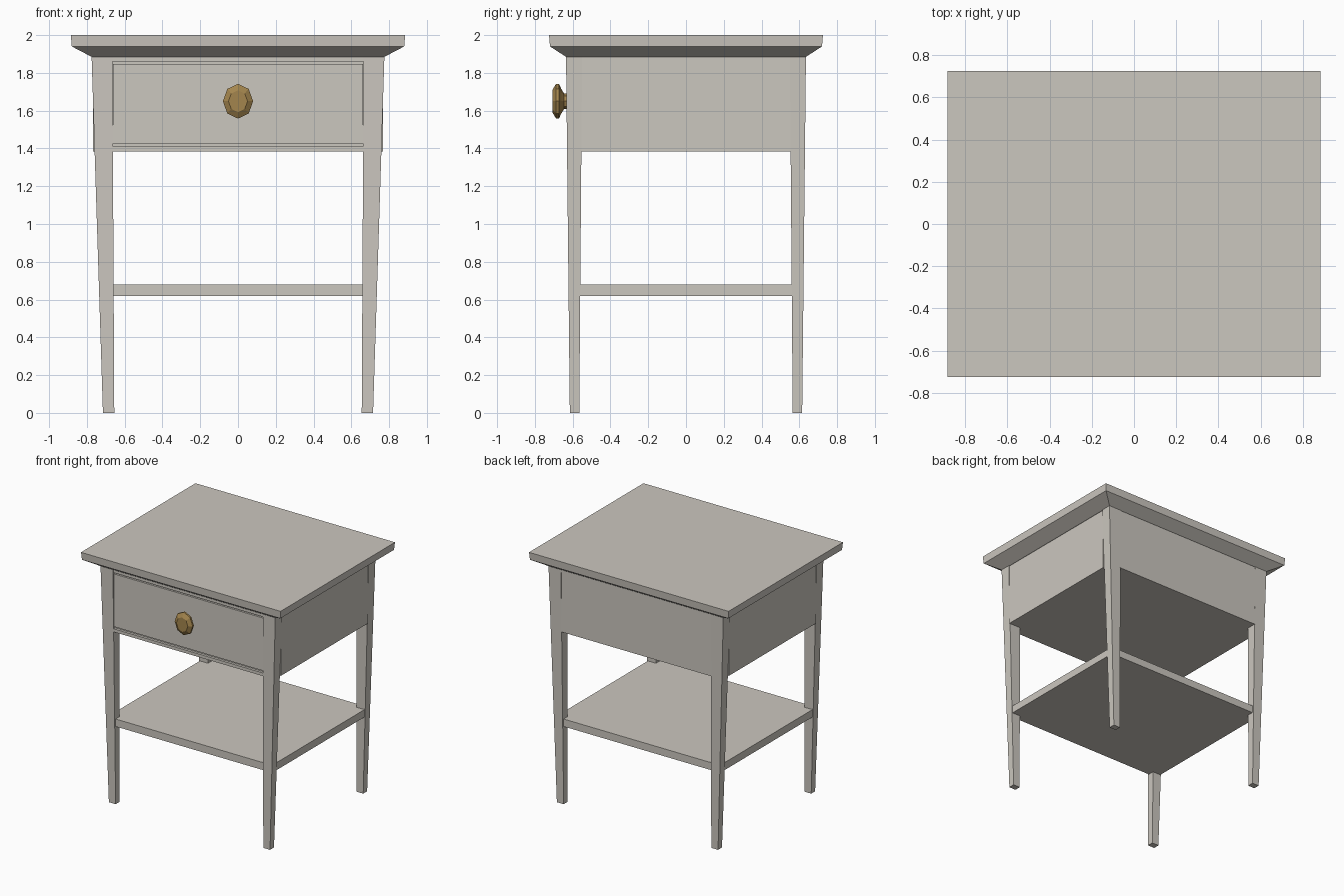
import bpy, bmesh, math

if "Cube" in bpy.data.objects:
    bpy.data.objects.remove(bpy.data.objects["Cube"])


def material(name, rgb):
    m = bpy.data.materials.new(name)
    m.diffuse_color = (*rgb, 1)
    m.use_nodes = True
    m.node_tree.nodes["Principled BSDF"].inputs["Base Color"].default_value = m.diffuse_color
    return m


PAINT = material("warm_grey_paint", (0.60, 0.57, 0.52))
BRASS = material("aged_brass", (0.37, 0.235, 0.075))


def loft(name, rings, mat):
    """Closed solid skinned through rings that share one vertex count."""
    bm = bmesh.new()
    loops = [[bm.verts.new(p) for p in r] for r in rings]
    n = len(loops[0])
    for a, b in zip(loops, loops[1:]):
        for i in range(n):
            j = (i + 1) % n
            bm.faces.new((a[i], a[j], b[j], b[i]))
    bm.faces.new(loops[0])
    bm.faces.new(loops[-1])
    bmesh.ops.recalc_face_normals(bm, faces=bm.faces)
    me = bpy.data.meshes.new(name)
    bm.to_mesh(me)
    bm.free()
    me.materials.append(mat)
    ob = bpy.data.objects.new(name, me)
    bpy.context.collection.objects.link(ob)
    return ob


def rect(x0, x1, y0, y1, z):
    return [(x0, y0, z), (x1, y0, z), (x1, y1, z), (x0, y1, z)]


def box(name, x0, x1, y0, y1, z0, z1):
    return loft(name, [rect(x0, x1, y0, y1, z0), rect(x0, x1, y0, y1, z1)], PAINT)


# Table top with a bevelled underside
loft("table_top", [rect(-x, x, -y, y, z) for x, y, z in
                   ((0.775, 0.635, 1.885), (0.88, 0.72, 1.94), (0.885, 0.725, 2.0))], PAINT)

# Four tapered legs
for sx, side in ((-1, "left"), (1, "right")):
    for sy, end in ((-1, "front"), (1, "back")):
        loft(f"{end}_{side}_leg",
             [rect(sx * a, sx * b, sy * c, sy * d, z) for a, b, c, d, z in
              ((0.655, 0.715, 0.565, 0.615, 0.0), (0.665, 0.775, 0.55, 0.635, 1.885))], PAINT)

# Drawer case: sides, back, and the rails framing the drawer
box("case_body", -0.767, 0.767, -0.552, 0.552, 1.385, 1.885)
box("back_panel", -0.667, 0.667, 0.55, 0.631, 1.385, 1.885)
box("lower_rail", -0.667, 0.667, -0.63, -0.55, 1.385, 1.41)
box("upper_rail", -0.667, 0.667, -0.63, -0.55, 1.86, 1.885)

# Drawer front, set between the rails with a shadow gap above
box("drawer_front", -0.663, 0.663, -0.625, -0.55, 1.425, 1.848)
box("drawer_bottom_gap", -0.663, 0.663, -0.61, -0.55, 1.41, 1.425)

# Lower shelf let into the legs
box("lower_shelf", -0.73, 0.73, -0.61, 0.61, 0.62, 0.68)

# Faceted eight-sided knob
loft("drawer_knob",
     [[(0.87 * r * math.sin(k * math.pi / 4), y, 1.65 + r * math.cos(k * math.pi / 4))
       for k in range(8)]
      for r, y in ((0.04, -0.62), (0.04, -0.645), (0.065, -0.66), (0.092, -0.673),
                   (0.092, -0.688), (0.058, -0.708))], BRASS)
